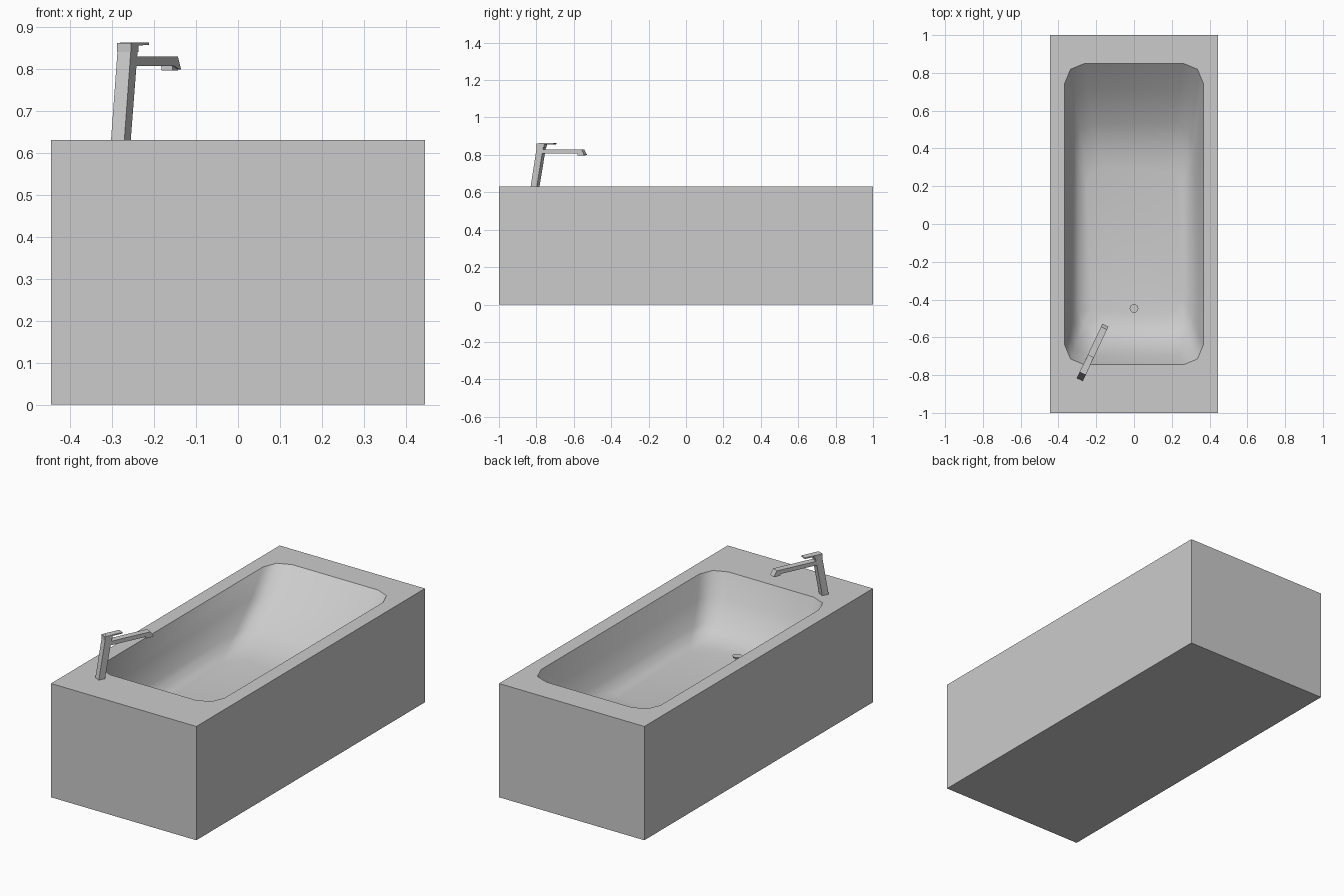
import bpy, bmesh, math

if "Cube" in bpy.data.objects:
    bpy.data.objects.remove(bpy.data.objects["Cube"])

H = 0.63          # rim height
TAP = (-0.279, -0.807, 0.0)
TAP_ANGLE = math.radians(64.8)


def finish(bm, name):
    bmesh.ops.recalc_face_normals(bm, faces=bm.faces)
    me = bpy.data.meshes.new(name)
    bm.to_mesh(me)
    bm.free()
    ob = bpy.data.objects.new(name, me)
    bpy.context.collection.objects.link(ob)
    return ob


def basin_ring(bm, hx, y0, y1, z, r):
    """Rectangle with two-segment rounded corners."""
    verts = []
    corners = [(hx - r, y1 - r), (-hx + r, y1 - r), (-hx + r, y0 + r), (hx - r, y0 + r)]
    for i, (cx, cy) in enumerate(corners):
        for k in range(3):
            a = math.radians(90 * i + 45 * k)
            verts.append(bm.verts.new((cx + r * math.cos(a), cy + r * math.sin(a), z)))
    return verts


def bridge(bm, a, b):
    n = len(a)
    return [bm.faces.new((a[i], a[(i + 1) % n], b[(i + 1) % n], b[i])) for i in range(n)]


def loop_edges(bm, ring):
    return [bm.edges.get((ring[i], ring[(i + 1) % len(ring)])) for i in range(len(ring))]


# Tub: block with a sunken, smooth basin
bm = bmesh.new()
bottom, top = [[bm.verts.new((x * 0.445, y, z)) for x, y in ((1, 1), (-1, 1), (-1, -1), (1, -1))]
               for z in (0, H)]
bm.faces.new(bottom)
bridge(bm, bottom, top)
rings = [basin_ring(bm, *p) for p in (
    (0.367, -0.745, 0.85, H, 0.105),
    (0.345, -0.695, 0.71, 0.51, 0.105),
    (0.318, -0.62, 0.53, 0.395, 0.10),
    (0.295, -0.56, 0.42, 0.352, 0.10),
    (0.25, -0.48, 0.30, 0.332, 0.09))]
basin = []
for a, b in zip(rings, rings[1:]):
    basin += bridge(bm, a, b)
basin.append(bm.faces.new(rings[-1]))
for f in basin:
    f.smooth = True
rim = loop_edges(bm, rings[0])
bmesh.ops.triangle_fill(bm, use_beauty=True, edges=rim + loop_edges(bm, top))
for e in rim:
    e.smooth = False
finish(bm, "bathtub")


# Tap parts: side profiles (along, height) extruded to a width
def tap_part(name, profile, width):
    bm = bmesh.new()
    a, b = [[bm.verts.new((s, w, z)) for s, z in profile] for w in (-width / 2, width / 2)]
    bm.faces.new(a)
    bm.faces.new(b)
    bridge(bm, a, b)
    ob = finish(bm, name)
    ob.location = TAP
    ob.rotation_euler.z = TAP_ANGLE


tap_part("tap_column", [(-0.018, H), (0.018, H), (0.056, 0.84), (0.018, 0.84)], 0.035)
tap_part("tap_head", [(0.018, 0.84), (0.060, 0.84), (0.062, 0.862), (0.017, 0.862)], 0.036)
tap_part("tap_lever", [(0.03, 0.855), (0.12, 0.857), (0.12, 0.863), (0.03, 0.863)], 0.034)
tap_part("tap_spout", [(0.045, 0.807), (0.26, 0.807), (0.29, 0.799), (0.30, 0.799),
                       (0.282, 0.829), (0.045, 0.829)], 0.035)
tap_part("tap_outlet", [(0.258, 0.796), (0.29, 0.796), (0.29, 0.81), (0.258, 0.81)], 0.028)

# Pop-up drain plug on the basin floor
for name, r, z0, z1 in (("drain_stem", 0.010, 0.325, 0.345), ("drain_cap", 0.023, 0.343, 0.350)):
    bm = bmesh.new()
    bmesh.ops.create_cone(bm, cap_ends=True, segments=16, radius1=r * 0.9, radius2=r, depth=z1 - z0)
    finish(bm, name).location = (0, -0.447, (z0 + z1) / 2)
